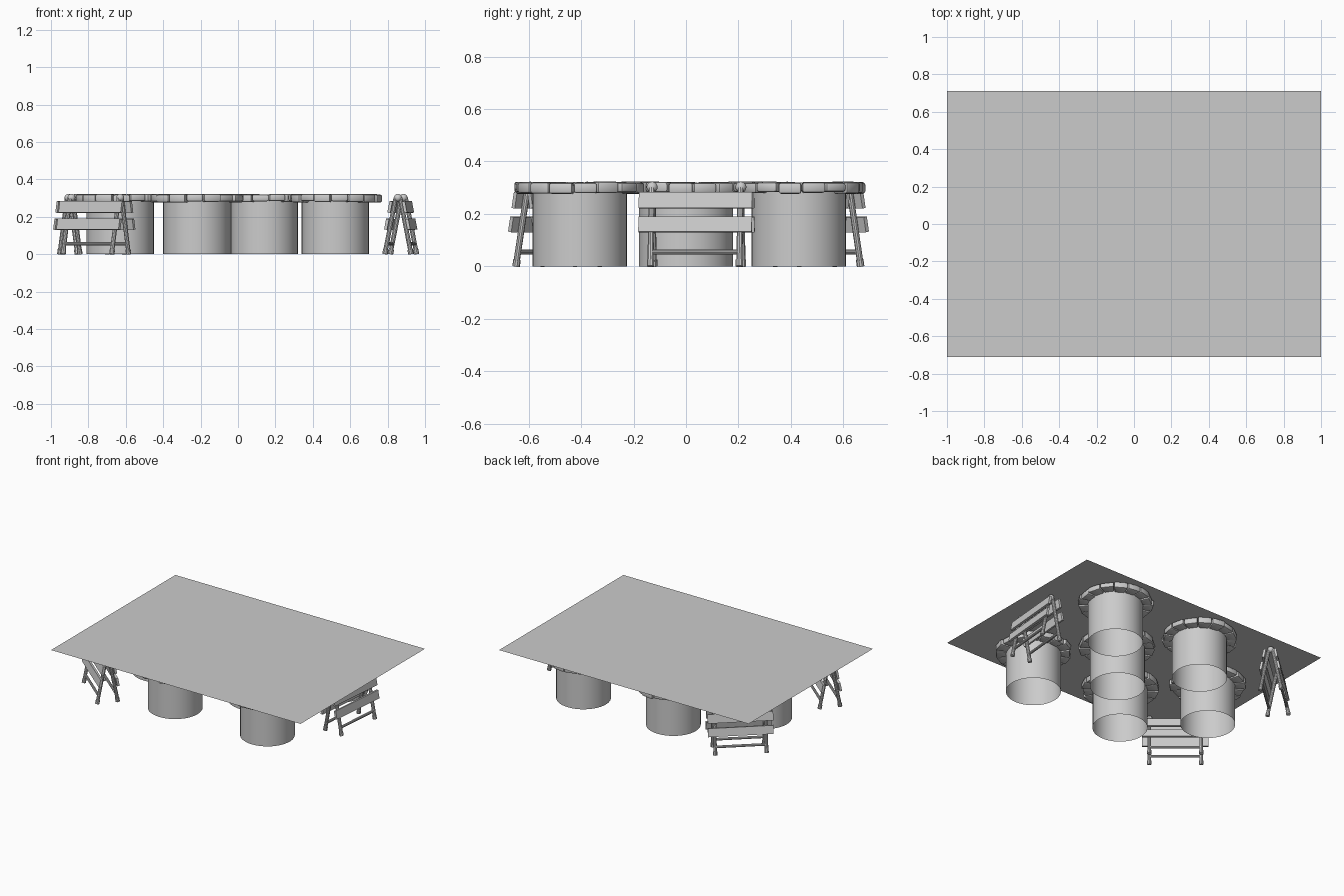
import bpy, bmesh, math, random
from mathutils import Matrix, Vector

if "Cube" in bpy.data.objects:
    bpy.data.objects.remove(bpy.data.objects["Cube"])

random.seed(4)
grey = bpy.data.materials.new("plain grey")
grey.diffuse_color = (0.6, 0.6, 0.6, 1)
grey.use_nodes = True
grey.node_tree.nodes["Principled BSDF"].inputs["Base Color"].default_value = grey.diffuse_color


def finish(name, bm, smooth=True):
    """Turn a bmesh into a named, coloured object."""
    mesh = bpy.data.meshes.new(name)
    bm.to_mesh(mesh)
    bm.free()
    mesh.materials.append(grey)
    obj = bpy.data.objects.new(name, mesh)
    bpy.context.collection.objects.link(obj)
    if smooth:
        bpy.ops.object.select_all(action='DESELECT')
        obj.select_set(True)
        bpy.context.view_layer.objects.active = obj
        bpy.ops.object.shade_smooth_by_angle(angle=math.radians(35))
    return obj


def rod(bm, a, b, r, sides=10):
    """Round bar from a to b."""
    a, b = Vector(a), Vector(b)
    d = b - a
    m = Matrix.Translation((a + b) / 2) @ d.to_track_quat('Z', 'Y').to_matrix().to_4x4()
    bmesh.ops.create_cone(bm, cap_ends=True, segments=sides, radius1=r, radius2=r,
                          depth=d.length, matrix=m)


# Flat ground sheet resting over everything
bm = bmesh.new()
bmesh.ops.create_grid(bm, x_segments=1, y_segments=1, size=1,
                      matrix=Matrix.Translation((0, 0, 0.325)) @ Matrix.Diagonal((1, 0.712, 1, 1)))
finish("ground_sheet", bm, False)


# Wells: open round shaft with a ring of bevelled stones
def well(x, y):
    bm = bmesh.new()
    bmesh.ops.create_cone(bm, cap_ends=False, segments=40, radius1=0.18, radius2=0.18,
                          depth=0.3, matrix=Matrix.Translation((x, y, 0.15)))
    finish("well_shaft", bm)

    bm = bmesh.new()
    count = 16
    turn = random.random()
    for i in range(count):
        mid = 2 * math.pi * (i + turn) / count
        half = math.pi / count * 0.96
        r_out = random.uniform(0.24, 0.258)
        low = random.uniform(0.276, 0.284)
        rows = []
        for z in (low, random.uniform(0.318, 0.323)):
            for r, s in ((0.172, -1), (r_out, -1), (r_out, 1), (0.172, 1)):
                a = mid + s * half
                rows.append(bm.verts.new((x + r * math.cos(a), y + r * math.sin(a), z)))
        b, t = rows[:4], rows[4:]
        faces = [bm.faces.new(b[::-1]), bm.faces.new(t)]
        faces += [bm.faces.new((b[k], b[(k + 1) % 4], t[(k + 1) % 4], t[k])) for k in range(4)]
        edges = {e for f in faces for e in f.edges}
        bmesh.ops.bevel(bm, geom=list(edges), offset=0.009, segments=2, affect='EDGES', profile=0.5)
    finish("well_rim_stones", bm)


for pos in ((0.52, -0.405), (0.52, 0.43), (0.14, 0), (-0.22, -0.405), (-0.2, 0.43), (-0.63, 0)):
    well(*pos)


# Folding barricades: splayed legs, boards on both sides, rungs and lamps
def barricade(x, y, angle):
    place = Matrix.Translation((x, y, 0)) @ Matrix.Rotation(math.radians(angle), 4, 'Z')
    legs, boards, lamps = bmesh.new(), bmesh.new(), bmesh.new()
    foot, top, high = 0.07, 0.012, 0.3
    slope = math.atan2(foot - top, high)
    for side in (-1, 1):
        for end in (-0.17, 0.17):
            rod(legs, (end, side * foot, 0.004), (end, side * top, high), 0.012)
            rod(legs, (end, side * foot, 0.0), (end, side * (foot - 0.005), 0.025), 0.0145)
        at = foot - (foot - top) * 0.055 / high
        rod(legs, (-0.17, side * at, 0.055), (0.17, side * at, 0.055), 0.009)
        for z, tall in ((0.16, 0.058), (0.252, 0.062)):
            at = foot - (foot - top) * z / high + 0.018
            m = (Matrix.Translation((0, side * at, z)) @ Matrix.Rotation(side * slope, 4, 'X')
                 @ Matrix.Diagonal((0.434, 0.016, tall, 1)))
            bmesh.ops.create_cube(boards, size=1, matrix=m)
    for end in (-0.17, 0.17):
        bmesh.ops.create_uvsphere(lamps, u_segments=16, v_segments=10, radius=0.021,
                                  matrix=Matrix.Translation((end, 0, 0.302)))
    for name, bm in (("barricade_legs", legs), ("barricade_boards", boards), ("barricade_knobs", lamps)):
        bm.transform(place)
        finish(name, bm)


barricade(0.87, 0.04, 85)
barricade(-0.76, -0.485, -40)
barricade(-0.78, 0.5, 42)
